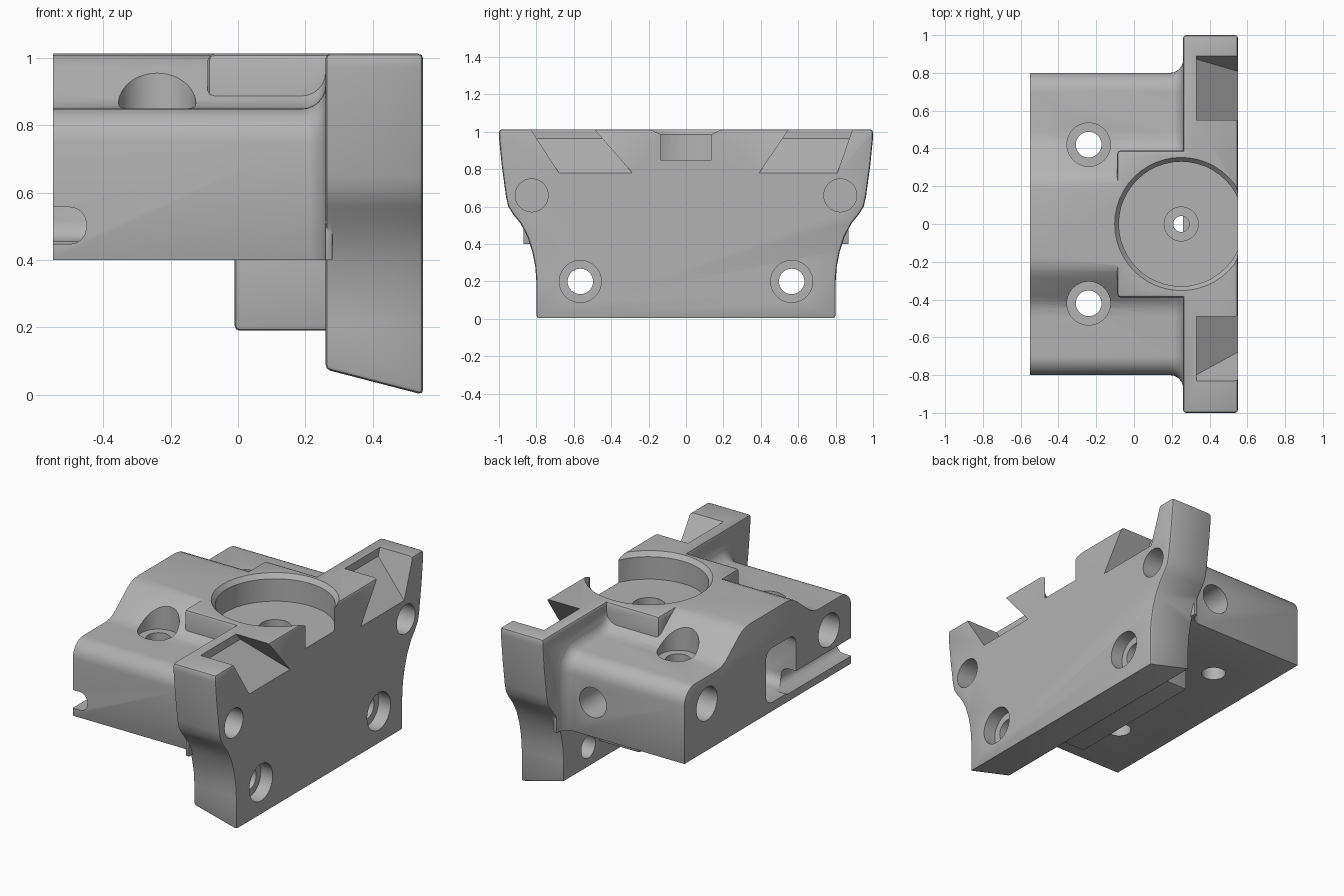
import bpy, bmesh
from math import sin, cos, pi
from mathutils import Matrix, Vector

cube = bpy.data.objects.get("Cube")
if cube:
    bpy.data.objects.remove(cube, do_unlink=True)

grey = bpy.data.materials.new("machined_grey")
grey.use_nodes = True
colour = (0.45, 0.45, 0.45, 1)
grey.diffuse_color = colour
grey.node_tree.nodes["Principled BSDF"].inputs["Base Color"].default_value = colour

TOP = 1.013


def finish(name, bm, bevel=0, segments=2):
    """Turn a bmesh into an object, optionally with softened edges."""
    bmesh.ops.recalc_face_normals(bm, faces=bm.faces)
    mesh = bpy.data.meshes.new(name)
    bm.to_mesh(mesh)
    bm.free()
    mesh.materials.append(grey)
    ob = bpy.data.objects.new(name, mesh)
    bpy.context.collection.objects.link(ob)
    if bevel:
        mod = ob.modifiers.new("soft_edges", 'BEVEL')
        mod.width, mod.segments = bevel, segments
        mod.limit_method, mod.angle_limit = 'ANGLE', 0.9
        apply(ob, mod)
    return ob


def apply(ob, mod):
    bpy.context.view_layer.objects.active = ob
    bpy.ops.object.modifier_apply(modifier=mod.name)


def loft(name, rings, bevel=0):
    """Skin a list of matching rings and cap both ends."""
    bm = bmesh.new()
    loops = [[bm.verts.new(p) for p in ring] for ring in rings]
    n = len(loops[0])
    for a, b in zip(loops, loops[1:]):
        for i in range(n):
            j = (i + 1) % n
            bm.faces.new((a[i], a[j], b[j], b[i]))
    bm.faces.new(loops[0])
    bm.faces.new(loops[-1])
    return finish(name, bm, bevel)


def box(name, lo, hi, bevel=0, segments=2):
    bm = bmesh.new()
    lo, hi = Vector(lo), Vector(hi)
    size = Matrix.Diagonal((*(hi - lo), 1))
    bmesh.ops.create_cube(bm, size=1, matrix=Matrix.Translation((lo + hi) / 2) @ size)
    return finish(name, bm, bevel, segments)


def rod(start, end, r, r2=None):
    """Cylinder or cone between two points."""
    bm = bmesh.new()
    start, end = Vector(start), Vector(end)
    axis = end - start
    turn = axis.to_track_quat('Z', 'Y').to_matrix().to_4x4()
    bmesh.ops.create_cone(bm, cap_ends=True, segments=48, radius1=r,
                          radius2=r if r2 is None else r2, depth=axis.length,
                          matrix=Matrix.Translation((start + end) / 2) @ turn)
    return finish("cutter", bm)


def combine(target, tool, operation):
    mod = target.modifiers.new("combine", 'BOOLEAN')
    mod.operation, mod.object, mod.solver = operation, tool, 'EXACT'
    apply(target, mod)
    bpy.data.objects.remove(tool, do_unlink=True)


def mirrored(half):
    return half + [(-y, z) for y, z in reversed(half)]


# Flange plate with waisted sides and a slanted underside
waist = [(.8, 0), (.8, .2), (.806, .28), (.822, .36), (.848, .44), (.885, .51),
         (.925, .56), (.95, .6), (.962, .65), (.985, .82), (1, .97), (1, TOP)]
outline = mirrored(waist)
plate = loft("mounting_bracket", [
    [(.26, y, max(z, .075)) for y, z in outline],
    [(.55, y, z) for y, z in outline]], .015)


# Main body: shouldered section that flares into the plate
def section(flare):
    r = .1 + flare
    half = [(.8 + flare, .4)]
    half += [(.7 + r * cos(i * pi / 16), .75 + r * sin(i * pi / 16)) for i in range(9)]
    rise = [(.49, .85), (.445, .856), (.41, .872), (.38, .895),
            (.28, .975), (.25, .995), (.22, 1.007), (.18, TOP)]
    half += [(y, min(z + flare, TOP)) for y, z in rise]
    return mirrored(half)


stations = [(-.55, 0), (.19, 0)]
stations += [(.19 + .07 * sin(i * pi / 12), .07 * (1 - cos(i * pi / 12))) for i in range(1, 7)]
stations.append((.28, .07))
body = loft("main_body", [[(x, y, z) for y, z in section(f)] for x, f in stations], .012)
combine(plate, body, 'UNION')

# Raised boss on top and locating block underneath
combine(plate, box("top_boss", (-.09, -.39, .865), (.32, .39, TOP), .02), 'UNION')
combine(plate, box("lower_block", (-.01, -.46, .19), (.32, .46, .45), .015), 'UNION')


def cut(tool):
    combine(plate, tool, 'DIFFERENCE')


# Round seat with chamfered rim, breaking out through the plate
seat = (.25, 0)
cut(rod((*seat, .85), (*seat, 1.2), .33))
cut(rod((*seat, .98), (*seat, 1.04), .325, .375))
cut(rod((*seat, .1), (*seat, 1), .042))
cut(rod((*seat, .8), (*seat, 1), .09))
cut(rod((*seat, .1), (*seat, .25), .09))

for side in (-1, 1):
    # Vertical counterbored holes through the shoulders
    y = side * .42
    cut(rod((-.24, y, .3), (-.24, y, 1.2), .068))
    cut(rod((-.24, y, .81), (-.24, y, 1.2), .115))
    # Counterbored bolt holes low in the plate
    y = side * .565
    cut(rod((.1, y, .2), (.7, y, .2), .068))
    cut(rod((.47, y, .2), (.7, y, .2), .112))
    # Blind holes high in the plate and in the rear of the body
    cut(rod((.32, side * .825, .66), (.7, side * .825, .66), .088))
    cut(rod((-.7, side * .585, .685), (-.37, side * .585, .685), .1))

# Blind hole on one flank
cut(rod((.065, .6, .61), (.065, 1, .61), .09))

# Rear pocket and the channel leading from it to the other flank
cut(box("cutter", (-.8, -.27, .455), (-.32, .02, .785), .06, 4))
cut(box("cutter", (-.7, -.95, .447), (-.45, -.15, .557), .05, 4))


# Slanted pockets in the plate top with ramped floors
def ramp_pocket(outer, outer_lean, inner, inner_lean):
    rings = []
    for x, floor in ((.33, .965), (.6, .737)):
        def point(edge, lean, z):
            return (x, edge + lean * (z - TOP), z)
        rings.append([point(outer, outer_lean, 1.1), point(outer, outer_lean, floor),
                      point(inner, inner_lean, floor), point(inner, inner_lean, 1.1)])
    cut(loft("cutter", rings))


ramp_pocket(.89, .35, .55, .68)
ramp_pocket(-.83, -.65, -.49, -.87)

# Smooth shading with crisp edges
for ob in bpy.context.selected_objects:
    ob.select_set(False)
plate.select_set(True)
bpy.context.view_layer.objects.active = plate
bpy.ops.object.shade_smooth_by_angle(angle=.55)
